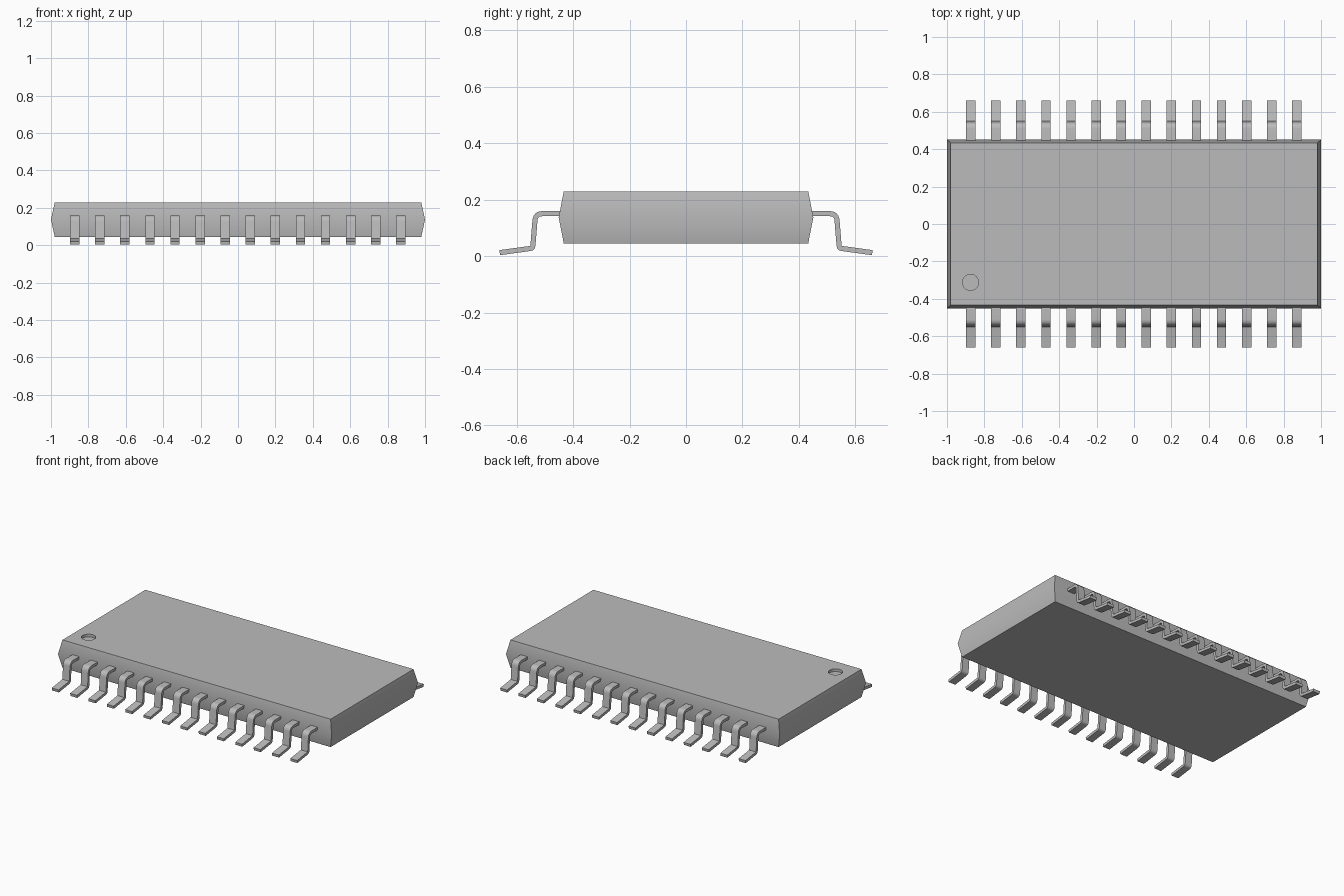
import bpy
import bmesh
from math import cos, sin, pi, radians
from mathutils import Vector

default = bpy.data.objects.get("Cube")
if default:
    bpy.data.objects.remove(default, do_unlink=True)

# Single grey for the whole part
grey = bpy.data.materials.new("plain_grey")
grey.use_nodes = True
COLOUR = (0.5, 0.5, 0.5, 1)
grey.diffuse_color = COLOUR
grey.node_tree.nodes["Principled BSDF"].inputs["Base Color"].default_value = COLOUR


def make_object(name, bm):
    bmesh.ops.recalc_face_normals(bm, faces=bm.faces)
    mesh = bpy.data.meshes.new(name)
    bm.to_mesh(mesh)
    bm.free()
    mesh.materials.append(grey)
    obj = bpy.data.objects.new(name, mesh)
    bpy.context.collection.objects.link(obj)
    return obj


def select_only(obj):
    bpy.ops.object.select_all(action='DESELECT')
    obj.select_set(True)
    bpy.context.view_layer.objects.active = obj


def smooth(obj):
    select_only(obj)
    bpy.ops.object.shade_smooth_by_angle(angle=radians(30))


# Package body: three stacked rectangles, widest at the middle
TOP = 0.229
bm = bmesh.new()
rings = []
for x, y, z in ((0.98, 0.433, 0.045), (1.0, 0.451, 0.137), (0.98, 0.433, TOP)):
    corners = ((-x, -y), (x, -y), (x, y), (-x, y))
    rings.append([bm.verts.new((a, b, z)) for a, b in corners])
for low, high in zip(rings, rings[1:]):
    for i in range(4):
        j = (i + 1) % 4
        bm.faces.new((low[i], low[j], high[j], high[i]))
bm.faces.new(rings[0])
bm.faces.new(rings[-1])
body = make_object("package_body", bm)

# Round recess marking the first lead
DEPTH = 0.018
bm = bmesh.new()
bmesh.ops.create_cone(bm, cap_ends=True, segments=48, radius1=0.043, radius2=0.043, depth=2 * DEPTH)
bmesh.ops.translate(bm, verts=bm.verts, vec=(-0.874, -0.312, TOP))
cutter = make_object("marker_cutter", bm)
cutter.hide_render = True
cut = body.modifiers.new("marker_recess", 'BOOLEAN')
cut.operation = 'DIFFERENCE'
cut.solver = 'EXACT'
cut.object = cutter
select_only(body)
bpy.ops.object.modifier_apply(modifier=cut.name)
bpy.data.objects.remove(cutter, do_unlink=True)
smooth(body)


# Gull-wing lead: centre line with rounded bends, thickened to a strip
def fillet(corner, before, after, reach, steps=6):
    a = corner + (before - corner).normalized() * reach
    b = corner + (after - corner).normalized() * reach
    points = []
    for i in range(steps + 1):
        t = i / steps
        points.append(a * (1 - t) ** 2 + corner * 2 * t * (1 - t) + b * t * t)
    return points


root, shoulder = Vector((0.43, 0.15)), Vector((0.533, 0.15))
heel, toe = Vector((0.543, 0.028)), Vector((0.66, 0.012))
path = [root]
path += fillet(shoulder, root, heel, 0.024)
path += fillet(heel, shoulder, toe, 0.008, 3)
path.append(toe)

HALF_THICK, HALF_WIDTH = 0.009, 0.025
upper, lower = [], []
for i, p in enumerate(path):
    along = (path[min(i + 1, len(path) - 1)] - path[max(i - 1, 0)]).normalized()
    normal = Vector((-along.y, along.x)) * HALF_THICK
    upper.append(p + normal)
    lower.append(p - normal)


def make_lead(name, x, side):
    bm = bmesh.new()
    sections = []
    for u, l in zip(upper, lower):
        ring = ((-HALF_WIDTH, u), (HALF_WIDTH, u), (HALF_WIDTH, l), (-HALF_WIDTH, l))
        sections.append([bm.verts.new((x + w, side * q.x, q.y)) for w, q in ring])
    for a, b in zip(sections, sections[1:]):
        for i in range(4):
            j = (i + 1) % 4
            bm.faces.new((a[i], a[j], b[j], b[i]))
    bm.faces.new(sections[0])
    bm.faces.new(sections[-1])
    smooth(make_object(name, bm))


# Fourteen leads along each long side
for side, label in ((-1, "front"), (1, "back")):
    for n in range(14):
        make_lead(f"{label}_lead_{n + 1}", -0.873 + n * 0.1341, side)
